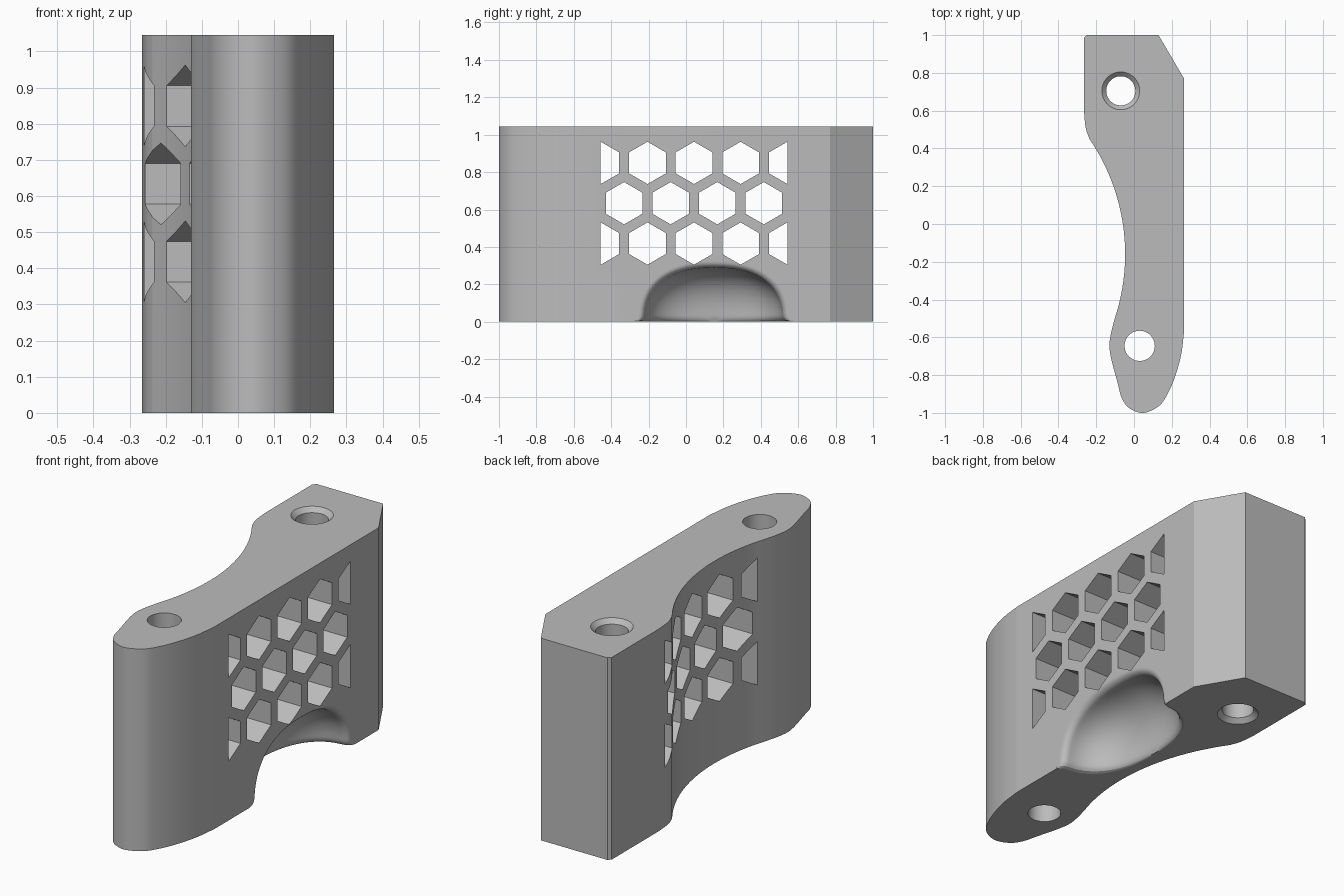
import bpy, bmesh, math
from mathutils import Vector

if "Cube" in bpy.data.objects:
    bpy.data.objects.remove(bpy.data.objects["Cube"], do_unlink=True)

HEIGHT = 1.045
FACE_X = 0.265

grey = bpy.data.materials.new("plain_grey")
grey.use_nodes = True
grey.diffuse_color = (0.5, 0.5, 0.5, 1)
grey.node_tree.nodes["Principled BSDF"].inputs["Base Color"].default_value = (0.5, 0.5, 0.5, 1)


def loft(bm, rings):
    """Closed solid through a list of equal-length rings of points."""
    loops = [[bm.verts.new(p) for p in ring] for ring in rings]
    n = len(loops[0])
    for a, b in zip(loops, loops[1:]):
        for i in range(n):
            j = (i + 1) % n
            bm.faces.new((a[i], a[j], b[j], b[i]))
    bm.faces.new(loops[0][::-1])
    bm.faces.new(loops[-1])


def make_object(name, bm):
    bmesh.ops.recalc_face_normals(bm, faces=bm.faces[:])
    mesh = bpy.data.meshes.new(name)
    bm.to_mesh(mesh)
    bm.free()
    mesh.materials.append(grey)
    ob = bpy.data.objects.new(name, mesh)
    bpy.context.collection.objects.link(ob)
    return ob


def spline(points, steps=6):
    """Smooth curve through the points."""
    p = [Vector(q) for q in points]
    p = [2 * p[0] - p[1]] + p + [2 * p[-1] - p[-2]]
    out = []
    for a, b, c, d in zip(p, p[1:], p[2:], p[3:]):
        for k in range(steps):
            t = k / steps
            out.append(0.5 * (2 * b + (c - a) * t + (2 * a - 5 * b + 4 * c - d) * t * t
                              + (3 * b - a - 3 * c + d) * t ** 3))
    return [tuple(v) for v in out + [p[-2]]]


# Body outline: straight back end, rounded nose, concave arc on the -x side
nose = spline([(0.265, -0.57), (0.25, -0.69), (0.217, -0.81), (0.175, -0.905), (0.13, -0.965),
               (0.05, -1.0), (-0.025, -0.975), (-0.065, -0.92), (-0.087, -0.84), (-0.119, -0.72),
               (-0.13, -0.645), (-0.12, -0.57), (-0.096, -0.48)])
R = 1.08
arc = []
for i in range(1, 33):
    y = -0.48 + 0.93 * i / 32
    arc.append((-0.047 - R + math.sqrt(R * R - (y + 0.16) ** 2), y))
shoulder = spline([arc[-1], (-0.256, 0.51), (-0.265, 0.6)])[1:]
outline = ([(-0.265, 0.985), (-0.25, 1.0), (0.13, 1.0), (0.265, 0.77)] + nose + arc + shoulder)
bm = bmesh.new()
loft(bm, [[(x, y, z) for x, y in outline] for z in (0, HEIGHT)])
bracket = make_object("bracket_body", bm)


# Bolt holes: rear one chamfered at both ends, front one plain
def circle(cx, cy, r, z, n=64):
    return [(cx + r * math.cos(math.tau * i / n), cy + r * math.sin(math.tau * i / n), z)
            for i in range(n)]


bm = bmesh.new()
loft(bm, [circle(0.03, -0.645, 0.08, z) for z in (-0.1, HEIGHT + 0.1)])
sections = [(0.125, -0.025), (0.077, 0.023), (0.077, HEIGHT - 0.023), (0.125, HEIGHT + 0.025)]
loft(bm, [circle(-0.07, 0.705, r, z) for r, z in sections])
holes = make_object("bolt_hole_cutter", bm)

# Honeycomb vents running through in x, with half cells at the row ends
bm = bmesh.new()
PITCH, CELL = 0.249, 0.113


def vent(y, z, angles):
    pts = [(y + CELL * math.cos(math.radians(a)), z + CELL * math.sin(math.radians(a)))
           for a in angles]
    loft(bm, [[(x, py, pz) for py, pz in pts] for x in (-0.5, 0.5)])


for row in range(3):
    z = 0.418 + row * PITCH * math.sqrt(3) / 2
    if row == 1:
        for i in range(4):
            vent(-0.331 + i * PITCH, z, range(-90, 270, 60))
    else:
        for i in range(3):
            vent(-0.206 + i * PITCH, z, range(-90, 270, 60))
        vent(-0.456, z, range(-90, 91, 60))
        vent(0.542, z, range(90, 271, 60))
vents = make_object("vent_cutter", bm)

# Domed scoop in the lower +x face with a softened rim
P, DEPTH, HALF_W, TOP, RIM = 2.4, 0.26, 0.37, 0.29, 0.035


def flare(t):
    t = min(max(t, 0), RIM)
    return RIM - math.sqrt(RIM ** 2 - (RIM - t) ** 2)


quarter = [math.pi / 2 * (i / 24) ** 1.6 for i in range(25)]
angles = quarter + [math.pi - a for a in quarter[-2::-1]]


def scoop_ring(d):
    s = max(1 - (max(d, 0) / DEPTH) ** P, 0) ** (1 / P)
    rim = flare(d)
    ring = []
    for a in angles:
        c, sn = math.cos(a), math.sin(a)
        z = (TOP * s + rim) * abs(sn) ** (2 / P)
        low = flare(z) * 0.8 * s
        y = math.copysign(abs(c) ** (2 / P), c) * (HALF_W * s + rim + low)
        ring.append((FACE_X - d - flare(z) * 0.5 * min(1, max(d, 0) / 0.1), 0.15 + y, z))
    first, last = ring[0], ring[-1]
    return [(first[0], first[1], -0.05)] + ring + [(last[0], last[1], -0.05)]


depths = [-0.1, -0.0005] + [RIM * (i / 7) ** 2 for i in range(2, 8)]
depths += [RIM + (DEPTH - RIM) * math.sin(math.pi / 2 * i / 20) for i in range(1, 20)]
depths.append(DEPTH * 0.9995)
bm = bmesh.new()
loft(bm, [scoop_ring(d) for d in depths])
scoop = make_object("scoop_cutter", bm)

# Cut everything out of the body
bpy.context.view_layer.objects.active = bracket
for cutter in (holes, vents, scoop):
    cutter.hide_render = True
    mod = bracket.modifiers.new(cutter.name, "BOOLEAN")
    mod.operation = "DIFFERENCE"
    mod.solver = "EXACT"
    mod.object = cutter
    bpy.ops.object.modifier_apply(modifier=mod.name)
    bpy.data.objects.remove(cutter, do_unlink=True)

# Smooth curved walls, crisp edges
bpy.ops.object.select_all(action="DESELECT")
bracket.select_set(True)
bpy.ops.object.shade_smooth_by_angle(angle=math.radians(25))
weighted = bracket.modifiers.new("weighted_normals", "WEIGHTED_NORMAL")
weighted.keep_sharp = True
